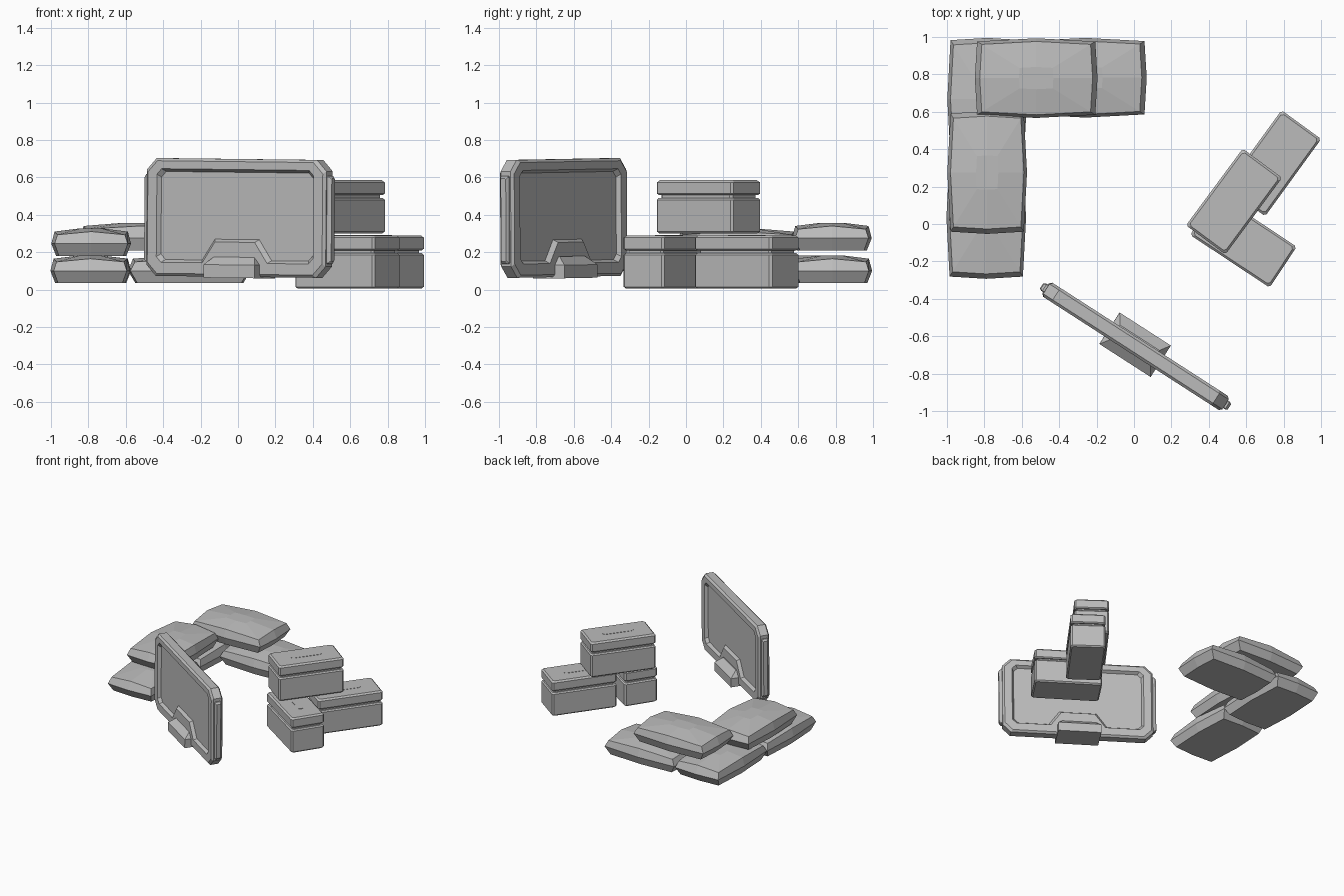
import bpy, bmesh, math

if "Cube" in bpy.data.objects:
    bpy.data.objects.remove(bpy.data.objects["Cube"])

grey = bpy.data.materials.new("plain_grey")
grey.use_nodes = True
grey.diffuse_color = (0.5, 0.5, 0.5, 1)
grey.node_tree.nodes["Principled BSDF"].inputs["Base Color"].default_value = (0.5, 0.5, 0.5, 1)


def loft(name, rings, loc=(0, 0, 0), rot=(0, 0, 0)):
    """Closed flat-shaded body skinned over rings with equal point counts."""
    bm = bmesh.new()
    loops = [[bm.verts.new(p) for p in ring] for ring in rings]
    n = len(loops[0])
    for a, b in zip(loops, loops[1:]):
        for i in range(n):
            j = (i + 1) % n
            bm.faces.new((a[i], a[j], b[j], b[i]))
    bm.faces.new(loops[0][::-1])
    bm.faces.new(loops[-1])
    bmesh.ops.recalc_face_normals(bm, faces=bm.faces)
    mesh = bpy.data.meshes.new(name)
    bm.to_mesh(mesh)
    bm.free()
    mesh.materials.append(grey)
    ob = bpy.data.objects.new(name, mesh)
    ob.location, ob.rotation_euler = loc, rot
    bpy.context.collection.objects.link(ob)
    return ob


def octagon(a, b, c):
    """Rectangle of half sizes a, b with corners cut by c."""
    return [(a, c - b), (a, b - c), (a - c, b), (c - a, b),
            (-a, b - c), (-a, c - b), (c - a, -b), (a - c, -b)]


# Sandbags
def bag_ring(scale, z, lift=0.0):
    ring = []
    for sx, sy in ((1, -1), (1, 0), (1, 1), (0, 1), (-1, 1), (-1, 0), (-1, -1), (0, -1)):
        corner = sx * sy != 0
        x = sx * scale * (0.316 if corner else 0.328)
        y = sy * scale * (0.196 if corner else 0.213)
        ring.append((x, y, z if corner else z + lift))
    return ring


def sandbag(name, loc, angle):
    rings = [bag_ring(0.88, 0), bag_ring(1, 0.065), bag_ring(0.92, 0.113, 0.017),
             bag_ring(0.28, 0.147)]
    loft(name, rings, loc, (0, 0, math.radians(angle)))


sandbag("lower_sandbag_front", (-0.79, 0.035, 0.035), 90)
sandbag("lower_sandbag_corner", (-0.785, 0.667, 0.035), 90)
sandbag("lower_sandbag_back", (-0.26, 0.782, 0.035), 0)
sandbag("upper_sandbag_side", (-0.785, 0.275, 0.18), 90)
sandbag("upper_sandbag_back", (-0.523, 0.78, 0.21), 0)


# Crates: body, recessed seam and lid in one skin, with a handle mark on top
def crate(name, loc, angle):
    rings = []
    for inset, z in ((0.01, 0.005), (0, 0.015), (0, 0.185), (0.008, 0.195), (0.018, 0.195),
                     (0.018, 0.21), (0.008, 0.21), (0, 0.218), (0, 0.278), (0.012, 0.29)):
        rings.append([(x, y, z) for x, y in octagon(0.255 - inset, 0.131 - inset, 0.012)])
    rot = (0, 0, math.radians(angle))
    loft(name, rings, loc, rot)
    mark = []
    for z in (0.288, 0.292):
        ring = []
        for i in range(12):
            a = math.pi * (i if i < 6 else i - 1) / 5 - math.pi / 2
            side = 1 if i < 6 else -1
            ring.append((side * 0.1 + 0.02 * math.cos(a), 0.02 * math.sin(a), z))
        mark.append(ring)
    loft(name + "_handle_mark", mark, loc, rot)


crate("lower_crate_back", (0.745, 0.325, 0), 54)
crate("lower_crate_front", (0.585, -0.09, 0), -33.5)
crate("upper_crate", (0.535, 0.12, 0.295), 53.5)

# Barrier shield, leaning very slightly to one side
PLACE = (0.005, -0.652, 0)
TURN = (0, 0.01, math.radians(-32.8))

slab = []
for inset, v in ((0.014, -0.045), (0, -0.031), (0, 0.031), (0.014, 0.045)):
    slab.append([(u, v, z + 0.383) for u, z in octagon(0.57 - inset, 0.315 - inset, 0.06)])
panel = loft("shield_panel", slab, PLACE, TURN)


# Recessed field with a notch rising over the foot
def field(t, v):
    w, low, high, c = 0.5 - t, 0.14 + t, 0.643 - t, 0.03
    half = [(0.125 + t, 0.252 + t), (0.205 + t, low), (w - c, low), (w, low + c),
            (w, high - c), (w - c, high)]
    points = half + [(-u, z) for u, z in reversed(half)]
    return [(u, v, z) for u, z in points]


cutters = []
for side in (-1, 1):
    cut = loft("recess_cutter", [field(0.016, side * 0.022), field(-0.002, side * 0.05)],
               PLACE, TURN)
    cut.hide_render = True
    mod = panel.modifiers.new("recess", "BOOLEAN")
    mod.operation, mod.solver, mod.object = "DIFFERENCE", "EXACT", cut
    cutters.append(cut)
bpy.context.view_layer.update()
carved = bpy.data.meshes.new_from_object(
    panel.evaluated_get(bpy.context.evaluated_depsgraph_get()))
panel.modifiers.clear()
panel.data = carved
for cut in cutters:
    bpy.data.objects.remove(cut)

# Slim ridges on both shield ends
for side, label in ((1, "left"), (-1, "right")):
    ridge = []
    for out, half, zh in ((0.55, 0.024, 0.235), (0.582, 0.024, 0.235), (0.595, 0.016, 0.222)):
        ridge.append([(side * out, v, 0.378 + z) for v, z in octagon(half, zh, 0.005)])
    loft("shield_ridge_" + label, ridge, PLACE, TURN)

# Foot block with a sloped top
foot = []
for a, b, z in ((0.163, 0.1, 0.062), (0.163, 0.1, 0.132), (0.125, 0.045, 0.178)):
    foot.append([(a, -b, z), (a, b, z), (-a, b, z), (-a, -b, z)])
loft("shield_foot", foot, (0.005, -0.645, 0), TURN)
